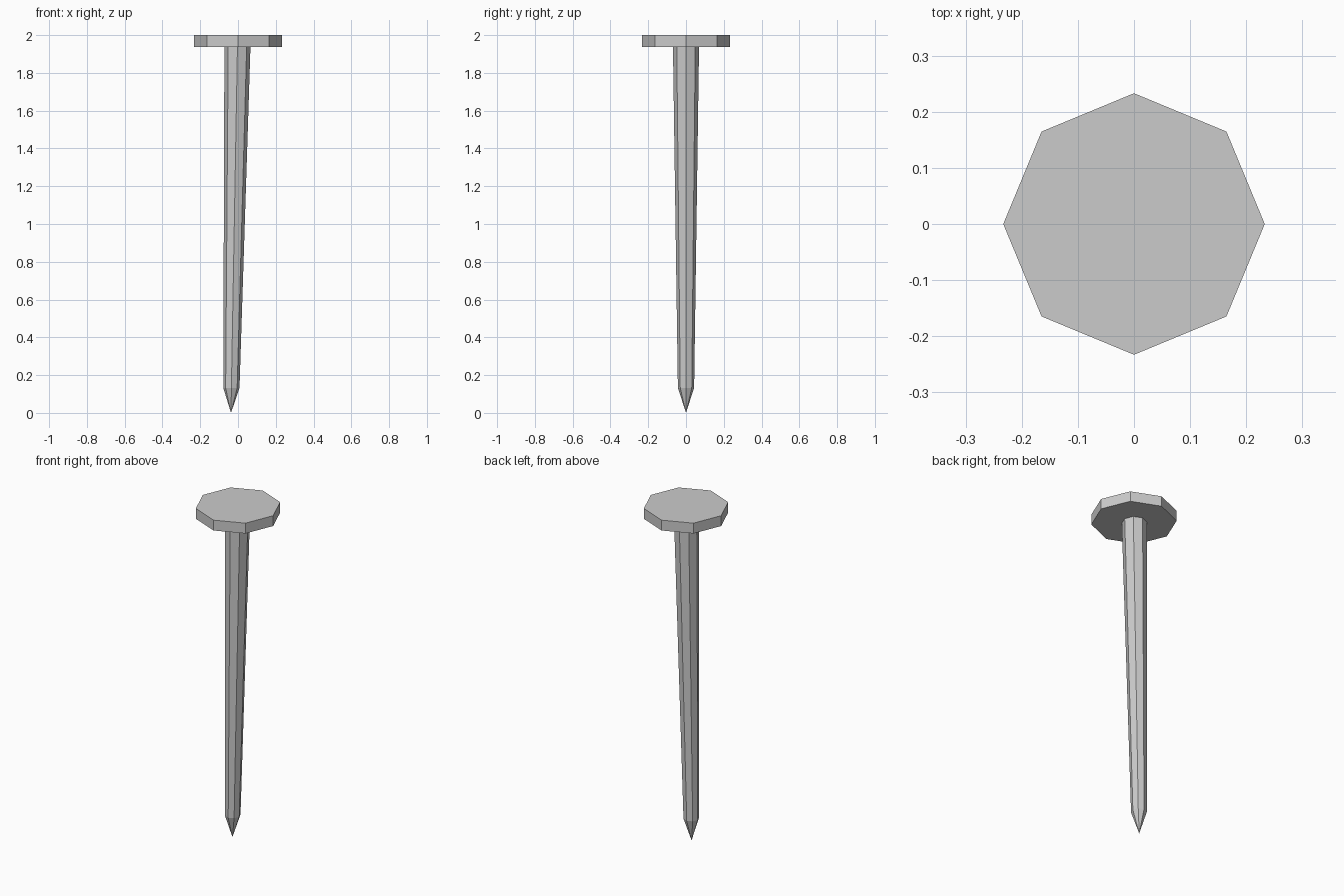
import bpy, bmesh
from math import cos, sin, pi

if "Cube" in bpy.data.objects:
    bpy.data.objects.remove(bpy.data.objects["Cube"])

SIDES = 8


def lofted(name, sections, tip=None):
    """Octagonal loft through (centre_x, z, radius) sections, bottom to top."""
    bm = bmesh.new()
    rings = [[bm.verts.new((cx + r * cos(2 * pi * i / SIDES),
                            r * sin(2 * pi * i / SIDES), z))
              for i in range(SIDES)] for cx, z, r in sections]
    for low, high in zip(rings, rings[1:]):
        for i in range(SIDES):
            j = (i + 1) % SIDES
            bm.faces.new((low[i], low[j], high[j], high[i]))
    bm.faces.new(rings[-1])
    # Bottom closes to a point or a flat cap
    if tip:
        point = bm.verts.new(tip)
        for i in range(SIDES):
            bm.faces.new((point, rings[0][(i + 1) % SIDES], rings[0][i]))
    else:
        bm.faces.new(rings[0][::-1])
    bmesh.ops.recalc_face_normals(bm, faces=bm.faces)
    mesh = bpy.data.meshes.new(name)
    bm.to_mesh(mesh)
    bm.free()
    obj = bpy.data.objects.new(name, mesh)
    bpy.context.collection.objects.link(obj)
    return obj


# Flat octagonal head
lofted("nail_head", [(0, 1.938, 0.233), (0, 2.0, 0.233)])

# Slightly leaning, tapered shank with a sharp point
lofted("nail_shank", [(-0.035, 0.133, 0.043), (-0.003, 1.938, 0.069)],
       tip=(-0.037, 0, 0))
